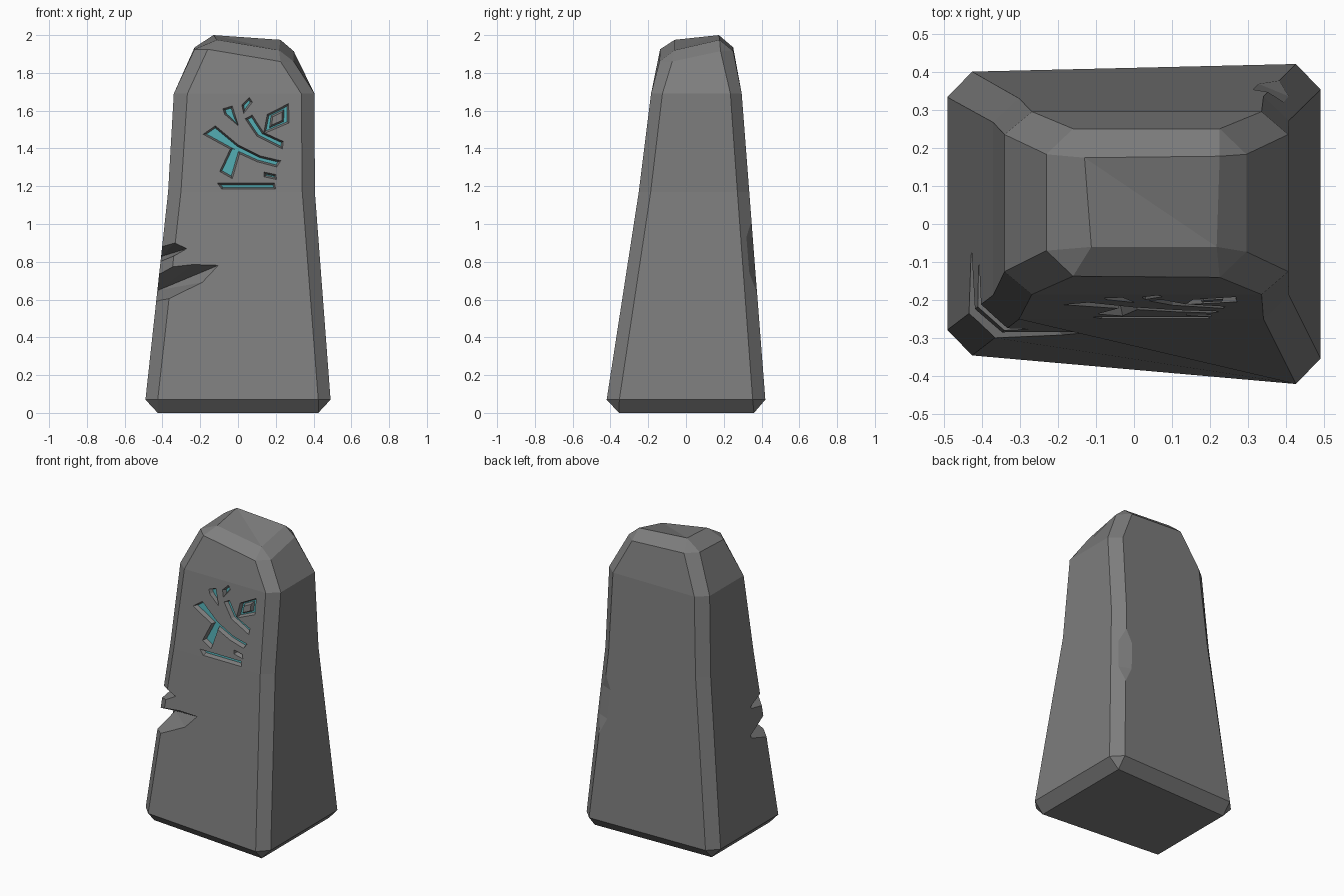
import bpy, bmesh
from mathutils import Vector

if "Cube" in bpy.data.objects:
    bpy.data.objects.remove(bpy.data.objects["Cube"])


def material(name, col):
    m = bpy.data.materials.new(name)
    m.diffuse_color = (*col, 1)
    m.use_nodes = True
    m.node_tree.nodes["Principled BSDF"].inputs["Base Color"].default_value = m.diffuse_color
    return m


def finish(bm, name):
    bmesh.ops.recalc_face_normals(bm, faces=bm.faces[:])
    me = bpy.data.meshes.new(name)
    bm.to_mesh(me)
    bm.free()
    ob = bpy.data.objects.new(name, me)
    bpy.context.collection.objects.link(ob)
    me.materials.append(rock)
    return ob


def hull(name, pts):
    bm = bmesh.new()
    for p in pts:
        bm.verts.new(p)
    bmesh.ops.convex_hull(bm, input=bm.verts[:])
    return finish(bm, name)


def face_y(z):
    # front face plane that carries the carving
    return -0.25 + 0.125 * (z - 1.17)


def inset(poly, d):
    pts = [Vector(p) for p in poly]
    n = len(pts)
    area = sum(pts[i - 1].x * pts[i].y - pts[i].x * pts[i - 1].y for i in range(n))
    s = 1 if area > 0 else -1
    out = []
    for i, p in enumerate(pts):
        a = (p - pts[i - 1]).normalized()
        b = (pts[(i + 1) % n] - p).normalized()
        na, nb = Vector((-a.y, a.x)) * s, Vector((-b.y, b.x)) * s
        out.append(p + (na + nb) * (d / max(1 + na.dot(nb), 0.4)))
    return out


def layer(bm, poly, depth):
    return [bm.verts.new((x, face_y(z) + depth, z)) for x, z in poly]


def bridge(bm, a, b):
    for i in range(len(a)):
        bm.faces.new((a[i - 1], a[i], b[i], b[i - 1]))


rock = material("dark_rock", (.205, .205, .205))
teal = material("teal", (.08, .38, .41))


# Main stone: chamfered rings from the lower bevel to the crown
def ring(xl, xr, cl, cr, y_fl, y_fr, y_bl, y_br, c, zs):
    """zs: heights at front left, front right, back right, back left."""
    fl, fr, br, bl = zs
    return [(xl, y_fl + c, fl), (xl + cl, y_fl, fl), (xr - cr, y_fr, fr), (xr, y_fr + c, fr),
            (xr, y_br - c, br), (xr - cr, y_br, br), (xl + cl, y_bl, bl), (xl, y_bl - c, bl)]


rings = [
    ring(-.49, .49, .065, .065, -.345, -.42, .40, .42, .067, [.07] * 4),
    ring(-.37, .407, .068, .067, -.25, -.25, .33, .335, .063, [1.17] * 4),
    ring(-.34, .405, .072, .07, -.185, -.185, .295, .295, .06, [1.69] * 4),
    ring(-.23, .295, .07, .07, -.137, -.14, .25, .25, .067, [1.925, 1.86, 1.915, 1.935]),
]
bottom = [(-.425, -.28, 0), (.425, -.355, 0), (.425, .36, 0), (-.425, .335, 0)]
top = [(-.112, -.06, 1.975), (.217, -.06, 1.92), (.225, .178, 1.975), (-.13, .174, 2.0)]

bm = bmesh.new()
loops = [[bm.verts.new(p) for p in r] for r in rings]
for a, b in zip(loops, loops[1:]):
    bridge(bm, a, b)
for cap, lp in ((bottom, loops[0]), (top, loops[-1])):
    q = [bm.verts.new(p) for p in cap]
    for i in range(4):
        j = (i + 1) % 4
        bm.faces.new((lp[2 * i], lp[2 * i + 1], q[i]))
        bm.faces.new((lp[2 * i + 1], lp[2 * j], q[j], q[i]))
    if cap is top:
        bm.faces.new((q[0], q[1], q[3]))
        bm.faces.new((q[1], q[2], q[3]))
    else:
        bm.faces.new(q)
stone = finish(bm, "standing_stone")

# Two wedge cuts in the front left edge
cutters = [
    hull("large_notch", [(-.095, -.29, .785), (-.42, -.06, .65), (-.55, -.42, .48), (-.55, -.42, .82),
                         (-.19, -.34, .82), (-.14, -.34, .70)]),
    hull("small_notch", [(-.27, -.277, .87), (-.40, -.09, .83), (-.53, -.42, .70), (-.53, -.42, .98),
                         (-.32, -.32, .918)]),
]

# Shallow chip on the back right edge
n, side = Vector((.38, .92, 0)).normalized(), Vector((-.92, .38, 0)).normalized()
chip = []
for z, depth in ((.62, -.002), (.74, .018), (.93, .018), (1.03, -.002)):
    t = (z - .07) / 1.1
    mid = Vector((.425 - .085 * t, .42 - .085 * t, z))
    for s in (-.08, .08):
        chip += [mid - n * depth + side * s, mid + n * .1 + side * s]
cutters.append(hull("edge_chip", chip))

# Carved symbol strokes as (x, z) outlines
strokes = [
    [(-.08, 1.61), (-.03, 1.625), (-.015, 1.575), (.002, 1.52), (-.07, 1.58)],
    [(.02, 1.63), (.06, 1.67), (.076, 1.645), (.03, 1.585)],
    [(-.185, 1.475), (-.12, 1.52), (0, 1.42), (.12, 1.36), (.227, 1.335), (.205, 1.302),
     (.1, 1.33), (-.02, 1.385)],
    [(-.035, 1.41), (.015, 1.395), (-.03, 1.24), (-.097, 1.278)],
    [(.038, 1.557), (.075, 1.577), (.135, 1.485), (.24, 1.437), (.235, 1.398), (.1, 1.465)],
    [(.138, 1.275), (.2, 1.262), (.205, 1.235), (.138, 1.25)],
    [(-.11, 1.217), (.193, 1.217), (.2, 1.184), (-.085, 1.184)],
]
diamond = [Vector(p) for p in ((.135, 1.478), (.155, 1.58), (.268, 1.638), (.27, 1.535))]
for i in range(4):
    w, a, b, c = (diamond[(i + k) % 4] for k in (-1, 0, 1, 2))
    strokes.append([a, b, b.lerp(c, .29), a.lerp(w, .29)])

DEPTH = .027
floor = bmesh.new()
for poly in strokes:
    small = inset(poly, .0095)
    bm = bmesh.new()
    # straight mouth in front of the face, tapering walls behind it
    rims = [layer(bm, poly, -.03), layer(bm, poly, 0.0005), layer(bm, small, DEPTH)]
    bridge(bm, rims[0], rims[1])
    bridge(bm, rims[1], rims[2])
    bm.faces.new(rims[0])
    bm.faces.new(rims[2])
    cutters.append(finish(bm, "groove_cutter"))
    f = floor.faces.new(layer(floor, small, DEPTH - .002))
    f.normal_update()
    if f.normal.y > 0:
        f.normal_flip()

# Carve the stone
bpy.context.view_layer.objects.active = stone
for cut in cutters:
    cut.hide_render = True
    mod = stone.modifiers.new("carve", 'BOOLEAN')
    mod.operation = 'DIFFERENCE'
    mod.solver = 'EXACT'
    mod.object = cut
    bpy.ops.object.modifier_apply(modifier=mod.name)
    bpy.data.objects.remove(cut)

# Coloured floors of the grooves
me = bpy.data.meshes.new("carving_inlay")
floor.to_mesh(me)
floor.free()
inlay = bpy.data.objects.new("carving_inlay", me)
bpy.context.collection.objects.link(inlay)
me.materials.append(teal)
